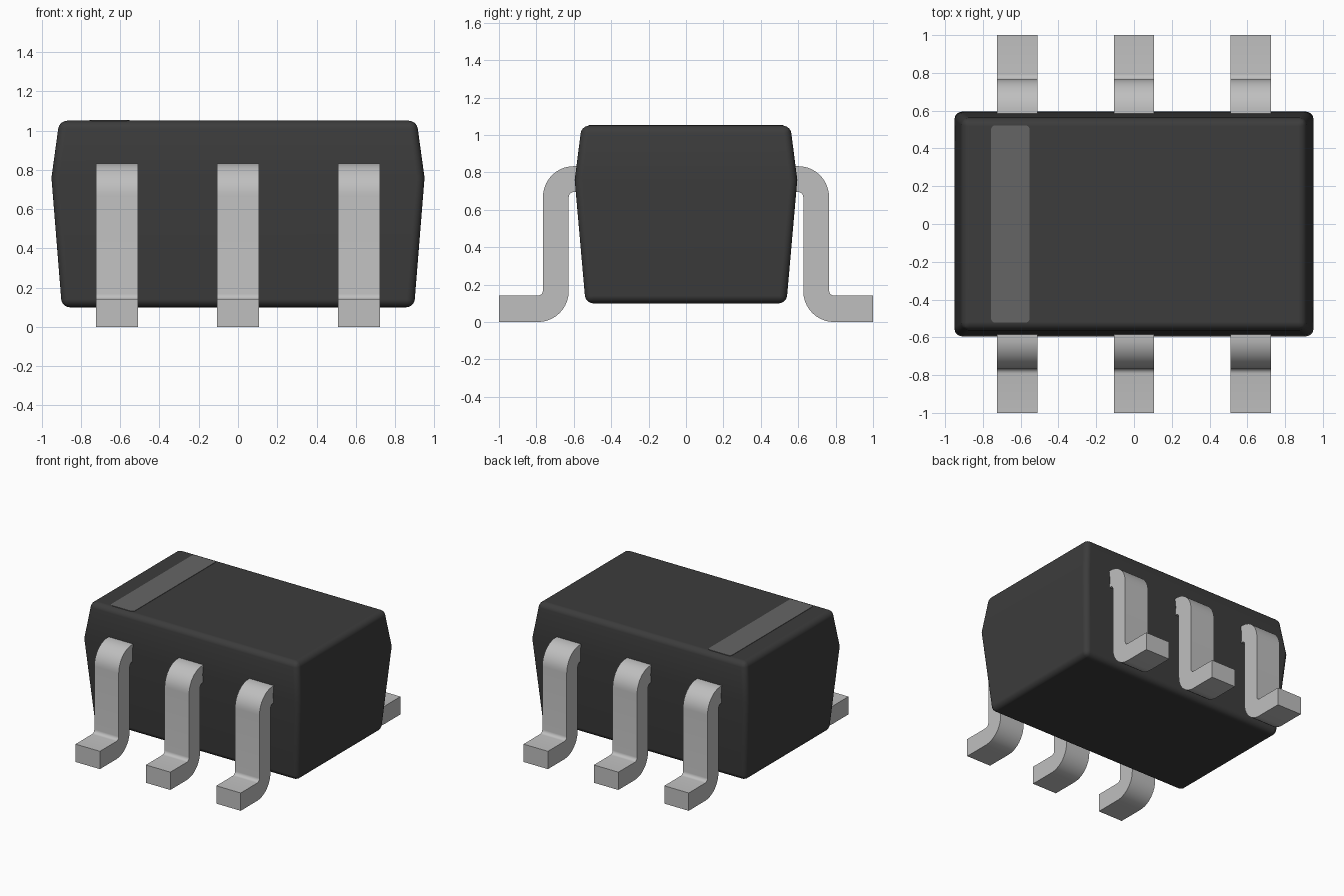
import bpy, bmesh, math

cube = bpy.data.objects.get("Cube")
if cube:
    bpy.data.objects.remove(cube, do_unlink=True)


def material(name, value, roughness):
    m = bpy.data.materials.new(name)
    m.use_nodes = True
    colour = (value, value, value, 1)
    m.diffuse_color = colour
    bsdf = m.node_tree.nodes["Principled BSDF"]
    bsdf.inputs["Base Color"].default_value = colour
    bsdf.inputs["Roughness"].default_value = roughness
    return m


BLACK = material("black plastic", 0.045, 0.6)
GREY = material("grey marking", 0.13, 0.6)
METAL = material("tinned metal", 0.52, 0.4)


def finish(name, bm, mat):
    bmesh.ops.recalc_face_normals(bm, faces=bm.faces[:])
    mesh = bpy.data.meshes.new(name)
    bm.to_mesh(mesh)
    bm.free()
    obj = bpy.data.objects.new(name, mesh)
    bpy.context.collection.objects.link(obj)
    mesh.materials.append(mat)
    bpy.ops.object.select_all(action='DESELECT')
    obj.select_set(True)
    bpy.context.view_layer.objects.active = obj
    bpy.ops.object.shade_smooth_by_angle(angle=math.radians(30))
    return obj


def prism(points, offset):
    """Closed outline extruded along a vector."""
    bm = bmesh.new()
    face = bm.faces.new([bm.verts.new(p) for p in points])
    new = bmesh.ops.extrude_face_region(bm, geom=[face], use_keep_orig=True)["geom"]
    bmesh.ops.translate(bm, vec=offset,
                        verts=[v for v in new if isinstance(v, bmesh.types.BMVert)])
    return bm


def arc(cx, cy, r, start, end, steps):
    angles = [math.radians(start + (end - start) * i / steps) for i in range(steps + 1)]
    return [(cx + r * math.cos(a), cy + r * math.sin(a)) for a in angles]


# Body: three rectangles, widest at the parting line, outer edges rounded
bm = bmesh.new()
levels = [(0.10, 0.897, 0.537), (0.76, 0.95, 0.595), (1.05, 0.91, 0.558)]
rings = [[bm.verts.new((sx * hx, sy * hy, z))
          for sx, sy in ((-1, -1), (1, -1), (1, 1), (-1, 1))] for z, hx, hy in levels]
bm.faces.new(rings[0][::-1])
bm.faces.new(rings[2])
for low, high in zip(rings, rings[1:]):
    for i in range(4):
        j = (i + 1) % 4
        bm.faces.new((low[i], low[j], high[j], high[i]))
belt = set(rings[1])
rounded = [e for e in bm.edges if not set(e.verts) <= belt]
bmesh.ops.bevel(bm, geom=rounded, offset=0.04, offset_type='OFFSET', segments=5,
                profile=0.5, affect='EDGES', clamp_overlap=True)
body = finish("body", bm, BLACK)
body.modifiers.new("flat face normals", 'WEIGHTED_NORMAL').keep_sharp = True

# End marking: thin rounded plate on the top
outline = []
for cx, cy, a in ((-0.575, 0.50, 0), (-0.735, 0.50, 90),
                  (-0.735, -0.50, 180), (-0.575, -0.50, 270)):
    outline += arc(cx, cy, 0.022, a, a + 90, 4)
finish("end_marking", prism([(x, y, 1.046) for x, y in outline], (0, 0, 0.007)), GREY)

# Leads: gull-wing side outline given as (distance from centre, height)
OUTER, INNER, STEPS = 0.165, 0.027, 10
profile = [(0.54, 0.833)]
profile += arc(0.600, 0.668, OUTER, 90, 0, STEPS)
profile += arc(0.792, 0.168, INNER, 180, 270, STEPS // 2)
profile += [(1.0, 0.141), (1.0, 0.0)]
profile += arc(0.792, 0.165, OUTER, 270, 180, STEPS)
profile += arc(0.600, 0.668, INNER, 0, 90, STEPS // 2)
profile += [(0.54, 0.695)]
WIDTH = 0.214
for side, sign in (("front", -1), ("back", 1)):
    for place, x in (("right", -0.617), ("middle", 0), ("left", 0.617)):
        points = [(x - WIDTH / 2, sign * d, z) for d, z in profile]
        finish(f"{side}_{place}_lead", prism(points, (WIDTH, 0, 0)), METAL)
